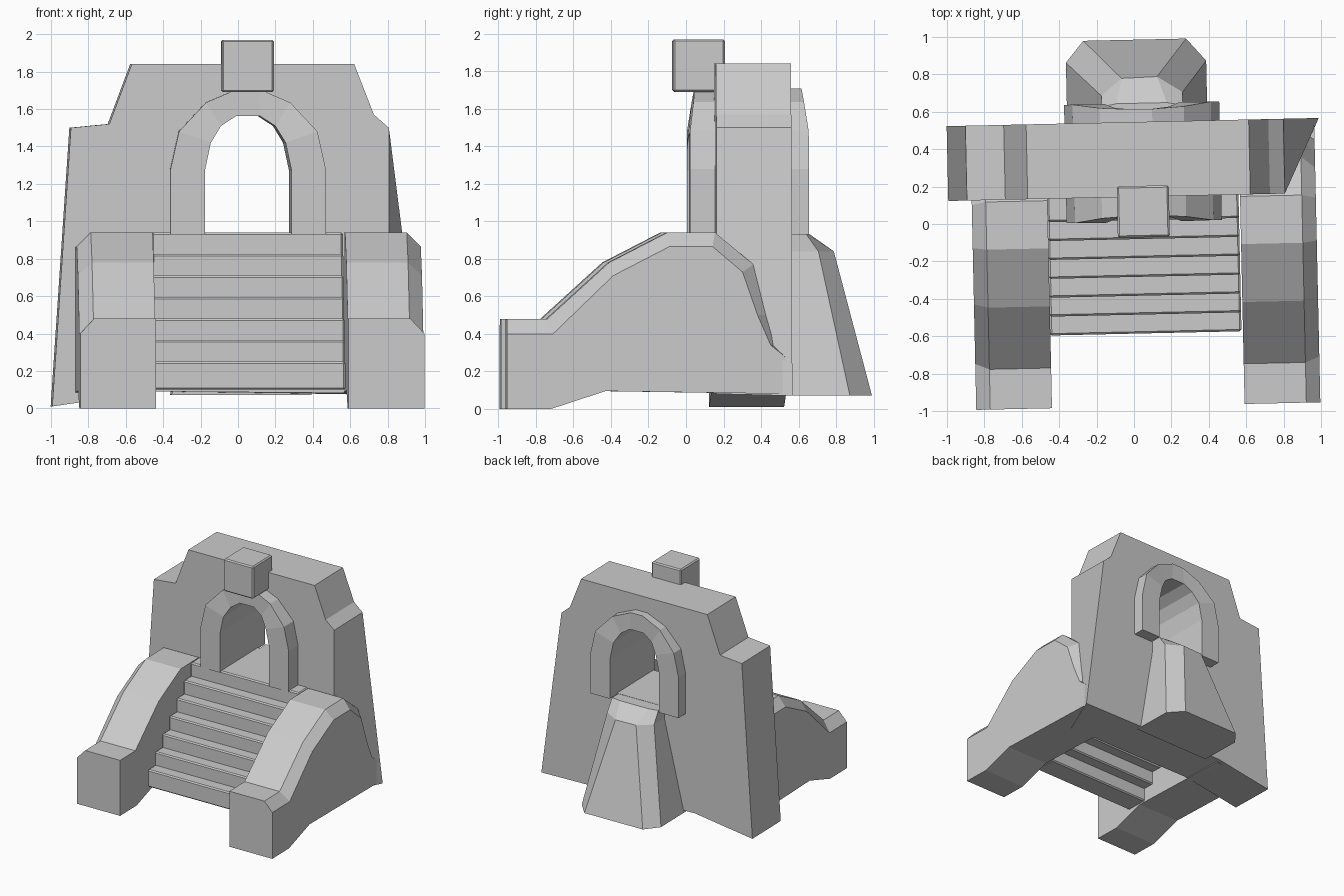
import bpy, bmesh

if "Cube" in bpy.data.objects:
    bpy.data.objects.remove(bpy.data.objects["Cube"])

TURN = 0.022      # whole model is turned very slightly about z
MID = 0.055       # symmetry plane of the arch, stairs and banisters


def finish(name, bm):
    bmesh.ops.recalc_face_normals(bm, faces=bm.faces)
    mesh = bpy.data.meshes.new(name)
    bm.to_mesh(mesh)
    bm.free()
    obj = bpy.data.objects.new(name, mesh)
    obj.rotation_euler.z = TURN
    bpy.context.collection.objects.link(obj)
    return obj


def loft(name, rings, closed=False):
    """Join equal-length rings of points; cap the ends or close the loop."""
    bm = bmesh.new()
    vs = [[bm.verts.new(p) for p in r] for r in rings]
    n = len(rings[0])
    pairs = list(zip(vs, vs[1:])) + ([(vs[-1], vs[0])] if closed else [])
    for a, b in pairs:
        for i in range(n):
            j = (i + 1) % n
            bm.faces.new((a[i], a[j], b[j], b[i]))
    if not closed:
        bm.faces.new(vs[0])
        bm.faces.new(vs[-1])
    return finish(name, bm)


def box(name, lo, hi, bevel):
    bm = bmesh.new()
    bmesh.ops.create_cube(bm, size=1)
    for v in bm.verts:
        v.co = [lo[k] + (v.co[k] + 0.5) * (hi[k] - lo[k]) for k in range(3)]
    bmesh.ops.bevel(bm, geom=bm.edges[:], offset=bevel, segments=1, affect='EDGES')
    return finish(name, bm)


def mirrored(half):
    return half + [(2 * MID - x, z) for x, z in reversed(half)]


# Arch profiles
inner = mirrored([(-.177, .93), (-.177, 1.27), (-.145, 1.42), (-.09, 1.51), (-.01, 1.562)])
outer = mirrored([(-.36, .93), (-.36, 1.28), (-.315, 1.48), (-.17, 1.635), (0, 1.708)])

# Wall with stepped shoulders; its right side flares out towards the back
outline = [(-.99, .01), (-.89, 1.5), (-.685, 1.52), (-.565, 1.84), (.625, 1.84),
           (.73, 1.57), (.81, 1.5), (.81, .08), (-.45, .09)]
back = list(outline)
back[7] = (1.0, .07)
wall = loft("wall", [[(x, .145, z) for x, z in outline], [(x, .545, z) for x, z in back]])

# Doorway cut, hidden inside the thickness of the arch
hole = [((a[0] * 2 + b[0]) / 3, max(.94, (a[1] * 2 + b[1]) / 3)) for a, b in zip(inner, outer)]
cutter = loft("doorway_cutter", [[(x, y, z) for x, z in hole] for y in (-.3, 1.0)])
mod = wall.modifiers.new("doorway", 'BOOLEAN')
mod.operation, mod.solver, mod.object = 'DIFFERENCE', 'EXACT', cutter
bpy.context.view_layer.objects.active = wall
bpy.ops.object.modifier_apply(modifier=mod.name)
bpy.data.objects.remove(cutter)

# Arch surround, its crest leaning inwards
rings = []
for (ix, iz), (ox, oz) in zip(inner, outer):
    lean = max(0, oz - 1.48) * .14
    rings.append([(ix, .01 + lean, iz), (ox, .012 + lean, oz),
                  (ox, .645 - lean, oz), (ix, .645 - lean, iz)])
loft("door_arch", rings)

# Keystone block
box("keystone", (-.088, -.072, 1.69), (.19, .203, 1.97), .01)

# Steps
for i in range(7):
    top, front = .94 - .115 * i, .02 - .101 * i
    box(f"step_{i + 1}", (-.462, front, top - .15),
        (.562, .2 if i == 0 else front + .2, top), .01)

# Banisters: inner section is higher, outer edge chamfered
high = [(-.975, .48), (-.76, .48), (-.43, .78), (-.12, .94), (.135, .94),
        (.34, .77), (.44, .5), (.475, .33), (.515, .28)]
low = [(-.975, .40), (-.73, .40), (-.41, .71), (-.11, .865), (.12, .865),
       (.28, .73), (.36, .5), (.43, .34), (.505, .28)]
base = [(.51, .08), (-.45, .095), (-.74, 0), (-.975, 0)]
for side, name in ((1, "right_banister"), (-1, "left_banister")):
    loft(name, [[(MID + side * d, y, z) for y, z in prof + base]
                for d, prof in ((.515, high), (.845, high), (.92, low))])

# Rear buttress below the doorway
sections = [
    (.07, [(-.345, .5), (-.345, .87), (-.25, .985), (.30, .985), (.405, .865), (.405, .5)]),
    (.84, [(-.16, .5), (-.16, .69), (-.05, .78), (.14, .785), (.275, .70), (.275, .5)]),
    (.938, [(-.16, .5), (-.16, .63), (-.08, .645), (.19, .645), (.275, .63), (.275, .5)]),
]
loft("rear_buttress", [[(x, y, z) for x, y in pts] for z, pts in sections])
